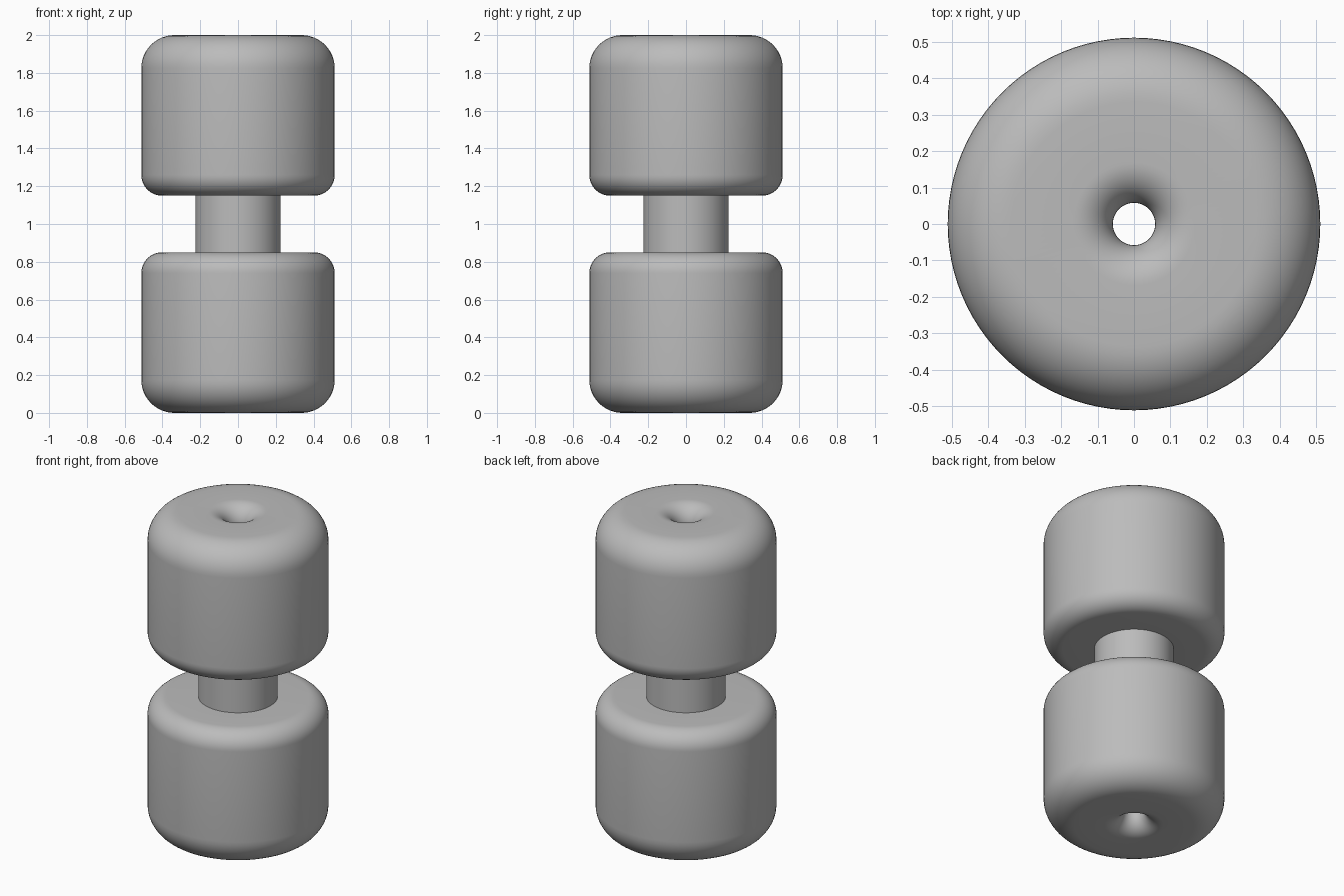
import bpy, bmesh, math

SEGMENTS = 96
OUTER, NECK, BORE = 0.512, 0.225, 0.058   # radii
HALF, GAP = 1.0, 0.15                     # heights from the middle plane

if "Cube" in bpy.data.objects:
    bpy.data.objects.remove(bpy.data.objects["Cube"])

grey = bpy.data.materials.new("plain grey")
grey.use_nodes = True
colour = (0.5, 0.5, 0.5, 1)
grey.diffuse_color = colour
grey.node_tree.nodes["Principled BSDF"].inputs["Base Color"].default_value = colour


def fillet(r, z, radius, start, steps=12):
    """Quarter arc about (r, z), running anticlockwise from start degrees."""
    angles = [math.radians(start + 90 * i / steps) for i in range(steps + 1)]
    return [(r + radius * math.cos(a), z + radius * math.sin(a)) for a in angles]


def lathe(name, profiles, flip=1):
    """Spin open (radius, height) profiles about the vertical axis."""
    bm = bmesh.new()
    for profile in profiles:
        rings = []
        for r, z in profile:
            ring = []
            for i in range(SEGMENTS):
                a = math.tau * i / SEGMENTS
                ring.append(bm.verts.new((r * math.cos(a), r * math.sin(a), HALF + flip * z)))
            rings.append(ring)
        for low, high in zip(rings, rings[1:]):
            for i in range(SEGMENTS):
                j = (i + 1) % SEGMENTS
                face = bm.faces.new((low[i], low[j], high[j], high[i]))
                if flip < 0:
                    face.normal_flip()
    mesh = bpy.data.meshes.new(name)
    bm.to_mesh(mesh)
    bm.free()
    mesh.materials.append(grey)
    obj = bpy.data.objects.new(name, mesh)
    bpy.context.collection.objects.link(obj)
    bpy.ops.object.select_all(action="DESELECT")
    obj.select_set(True)
    bpy.context.view_layer.objects.active = obj
    bpy.ops.object.shade_smooth_by_angle(angle=math.radians(35))


# Rollers: tight inner edge, wide outer edge, flared bore mouth
inner, outer, mouth = 0.11, 0.175, 0.11
roller = [(NECK, GAP)]
roller += fillet(OUTER - inner, GAP + inner, inner, -90)
roller += fillet(OUTER - outer, HALF - outer, outer, 0)
roller += fillet(BORE + mouth, HALF - mouth, mouth, 90)
roller += [(BORE, GAP)]
lathe("upper_roller", [roller])
lathe("lower_roller", [roller], flip=-1)

# Neck: outer wall and the bore running through it
lathe("neck", [[(NECK, -GAP), (NECK, GAP)], [(BORE, GAP), (BORE, -GAP)]])
